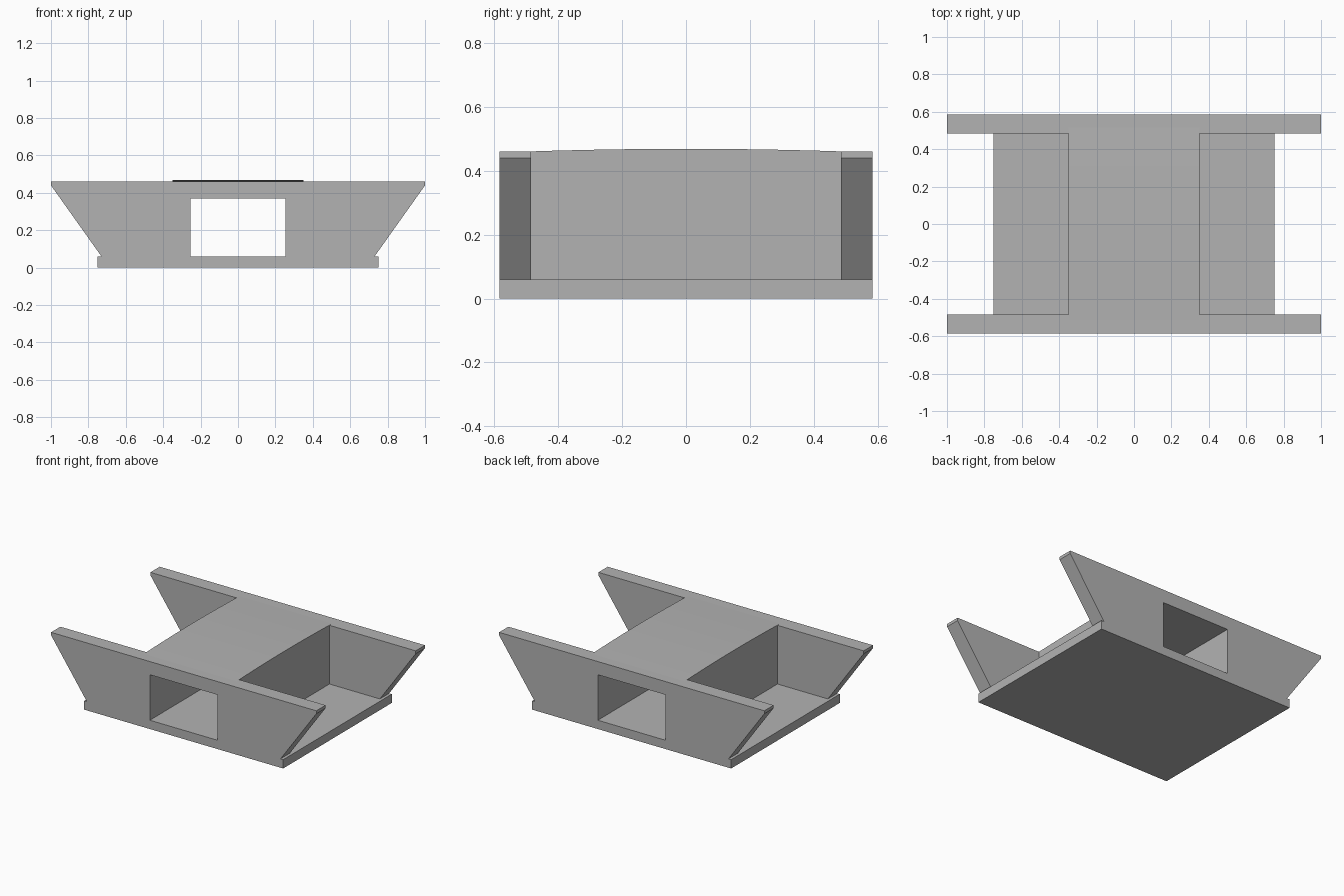
import bpy
import bmesh
from mathutils import Vector

cube = bpy.data.objects.get("Cube")
if cube:
    bpy.data.objects.remove(cube, do_unlink=True)

grey = bpy.data.materials.new("plain grey")
grey.use_nodes = True
colour = (0.45, 0.45, 0.45, 1)
grey.diffuse_color = colour
grey.node_tree.nodes["Principled BSDF"].inputs["Base Color"].default_value = colour


def extrude_profile(name, points, to_3d, direction):
    """Make a flat-faced solid by sweeping a closed profile in a straight line."""
    bm = bmesh.new()
    face = bm.faces.new([bm.verts.new(to_3d(a, b)) for a, b in points])
    swept = bmesh.ops.extrude_face_region(bm, geom=[face])["geom"]
    verts = [v for v in swept if isinstance(v, bmesh.types.BMVert)]
    bmesh.ops.translate(bm, verts=verts, vec=Vector(direction))
    bmesh.ops.recalc_face_normals(bm, faces=bm.faces)
    mesh = bpy.data.meshes.new(name)
    bm.to_mesh(mesh)
    bm.free()
    mesh.materials.append(grey)
    obj = bpy.data.objects.new(name, mesh)
    bpy.context.collection.objects.link(obj)
    return obj


def mirrored(half):
    """Complete a symmetric profile from its positive half."""
    return half + [(-a, b) for a, b in reversed(half)]


def box_along_y(name, x0, x1, z0, z1, half_y):
    points = [(x0, z0), (x1, z0), (x1, z1), (x0, z1)]
    return extrude_profile(name, points, lambda x, z: (x, -half_y, z), (0, 2 * half_y, 0))


# Main dimensions
half_depth, inner_y = 0.585, 0.485
floor_z, ceiling_z, rim_z = 0.06, 0.37, 0.46
tunnel_x, core_x = 0.255, 0.35

# Base slab, which is also the tunnel floor
box_along_y("base_slab", -0.75, 0.75, 0, floor_z, half_depth)

# Flared end walls, each with the tunnel opening
wall = mirrored([(tunnel_x, ceiling_z), (tunnel_x, floor_z), (0.73, floor_z),
                 (1, 0.44), (1, rim_z)])
for name, y in (("front_wall", -half_depth), ("back_wall", inner_y)):
    extrude_profile(name, wall, lambda x, z: (x, y, z), (0, half_depth - inner_y, 0))

# Tunnel side walls
box_along_y("left_tunnel_wall", tunnel_x, core_x, floor_z, ceiling_z, inner_y)
box_along_y("right_tunnel_wall", -core_x, -tunnel_x, floor_z, ceiling_z, inner_y)

# Deck above the tunnel, with a slightly cambered top
crown_y, crown_rise, steps = 0.515, 0.009, 5
half_deck = [(inner_y, ceiling_z), (inner_y, 0.45), (crown_y, 0.45)]
for i in range(steps):
    t = 1 - i / steps
    half_deck.append((crown_y * t, rim_z + crown_rise * (1 - t * t)))
deck = half_deck + [(0, rim_z + crown_rise)] + [(-y, z) for y, z in reversed(half_deck)]
extrude_profile("cambered_deck", deck, lambda y, z: (-core_x, y, z), (2 * core_x, 0, 0))
